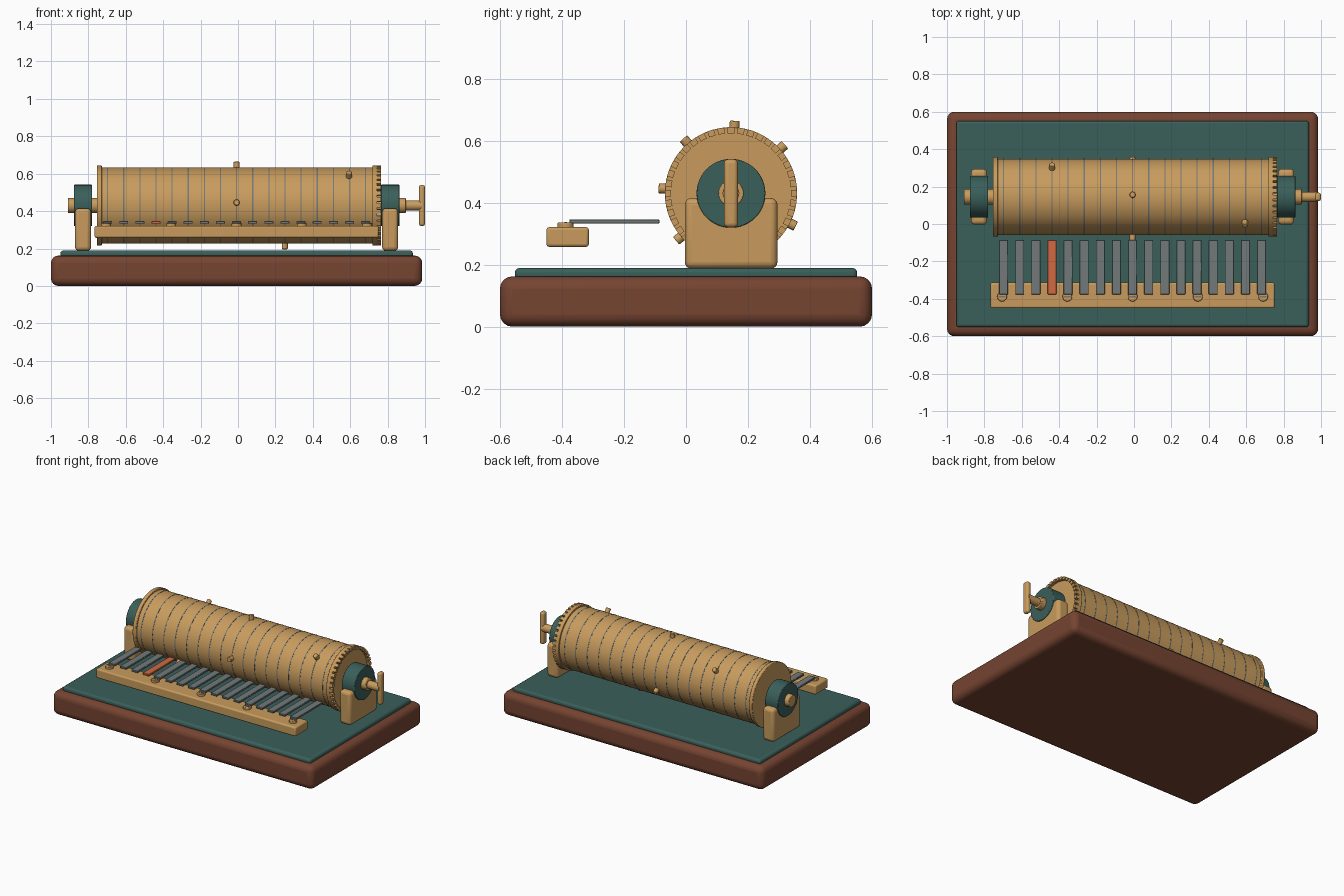
import bpy, math
from mathutils import Matrix, Vector

if "Cube" in bpy.data.objects:
    bpy.data.objects.remove(bpy.data.objects["Cube"], do_unlink=True)


def material(name, rgb):
    m = bpy.data.materials.new(name)
    m.use_nodes = True
    m.diffuse_color = (*rgb, 1)
    m.node_tree.nodes["Principled BSDF"].inputs["Base Color"].default_value = (*rgb, 1)
    return m


BRASS = material("brass", (0.58, 0.33, 0.11))
GREEN = material("dark green", (0.042, 0.114, 0.102))
WOOD = material("red brown wood", (0.18, 0.058, 0.031))
STEEL = material("steel", (0.17, 0.19, 0.195))
ORANGE = material("orange", (0.64, 0.14, 0.053))

CX = -0.0075                      # middle of the mechanism along x
AY, AZ = 0.145, 0.43              # drum axis
DRUM_R, RIM_R = 0.203, 0.213
PITCH = 0.0862                    # spacing of tines and drum bands


def finish(ob, name, mat, bevel=0, segments=3):
    ob.name = name
    ob.data.materials.append(mat)
    if bevel:
        mod = ob.modifiers.new("round", "BEVEL")
        mod.width, mod.segments, mod.limit_method = bevel, segments, "ANGLE"
    bpy.ops.object.shade_smooth_by_angle(angle=math.radians(35))
    return ob


def box(name, mat, x, y, z, bevel=0, segments=3):
    """Box from (low, high) ranges."""
    bpy.ops.mesh.primitive_cube_add(size=1)
    ob = bpy.context.object
    ob.data.transform(Matrix.Diagonal([r[1] - r[0] for r in (x, y, z)] + [1]))
    ob.location = [sum(r) / 2 for r in (x, y, z)]
    return finish(ob, name, mat, bevel, segments)


def rod(name, mat, start, end, radius, sides=32, bevel=0):
    """Cylinder between two points."""
    a, b = Vector(start), Vector(end)
    bpy.ops.mesh.primitive_cylinder_add(vertices=sides, radius=radius, depth=(b - a).length)
    ob = bpy.context.object
    ob.location = (a + b) / 2
    ob.rotation_euler = (b - a).to_track_quat("Z", "Y").to_euler()
    return finish(ob, name, mat, bevel, 2)


def axle_rod(name, mat, x0, x1, radius, sides=32, bevel=0):
    return rod(name, mat, (x0, AY, AZ), (x1, AY, AZ), radius, sides, bevel)


# Plinth and felt top
box("base", WOOD, (-1, 0.985), (-0.6, 0.6), (0, 0.162), 0.04, 4)
box("felt_top", GREEN, (-0.95, 0.935), (-0.552, 0.552), (0.15, 0.189), 0.015)

# Drum with end rims and thin bands
axle_rod("drum", BRASS, -0.735, 0.725, DRUM_R, 96)
axle_rod("left_rim", BRASS, -0.755, -0.728, RIM_R, 96, 0.003)
axle_rod("gear_rim", BRASS, 0.718, 0.744, RIM_R, 96, 0.002)
for i in range(-8, 9):
    x = CX + i * PITCH
    axle_rod("drum_band", STEEL, x - 0.003, x + 0.003, DRUM_R + 0.001, 96)

# Crown teeth on the gear rim
TEETH = 40
for i in range(TEETH):
    a = 2 * math.pi * i / TEETH
    tooth = box("gear_tooth", BRASS, (0.74, 0.765), (-0.011, 0.011), (-0.01, 0.01))
    r = RIM_R - 0.01
    tooth.location = (0.7525, AY + r * math.cos(a), AZ + r * math.sin(a))
    tooth.rotation_euler = (a - math.pi / 2, 0, 0)

# Pegs standing out of the drum: position along x, angle
PEGS = [(CX, 87), (CX, 176), (CX, -27), (0.594, 131),
        (-0.438, 42), (-0.438, 221), (0.25, 268)]
for x, angle in PEGS:
    a = math.radians(angle)
    out = Vector((0, math.cos(a), math.sin(a)))
    centre = Vector((x, AY, AZ))
    rod("drum_peg", BRASS, centre + out * 0.19, centre + out * 0.234, 0.016, 16, 0.003)

# Bearing brackets and axle
for side, label in ((-1, "right"), (1, "left")):
    x = CX + side * 0.821
    box(label + "_bracket", BRASS, (x - 0.043, x + 0.043), (-0.004, 0.295),
        (0.187, 0.415), 0.022, 4)
    axle_rod(label + "_bearing", GREEN, x - 0.049, x + 0.049, 0.111, 48, 0.003)
axle_rod("axle", BRASS, -0.91, 0.897, 0.041, 32, 0.003)

# Winding key
axle_rod("key_stem", BRASS, 0.88, 0.985, 0.027, 24)
box("key_handle", BRASS, (0.967, 1.0), (AY - 0.0225, AY + 0.0225),
    (AZ - 0.11, AZ + 0.11), 0.014, 4)

# Comb bar, tines and screws
box("comb_bar", BRASS, (-0.767, 0.752), (-0.45, -0.313), (0.257, 0.321), 0.01)
for i in range(17):
    x = CX + (i - 8) * PITCH
    mat = ORANGE if i == 3 else STEEL
    box("comb_tine", mat, (x - 0.024, x + 0.024), (-0.376, -0.086), (0.333, 0.346), 0.002, 1)
for i in range(-2, 3):
    x = CX + i * 0.349
    rod("comb_screw", BRASS, (x, -0.388, 0.315), (x, -0.388, 0.336), 0.026, 24, 0.003)
    box("screw_slot", STEEL, (x - 0.019, x + 0.019), (-0.392, -0.384), (0.334, 0.338))
